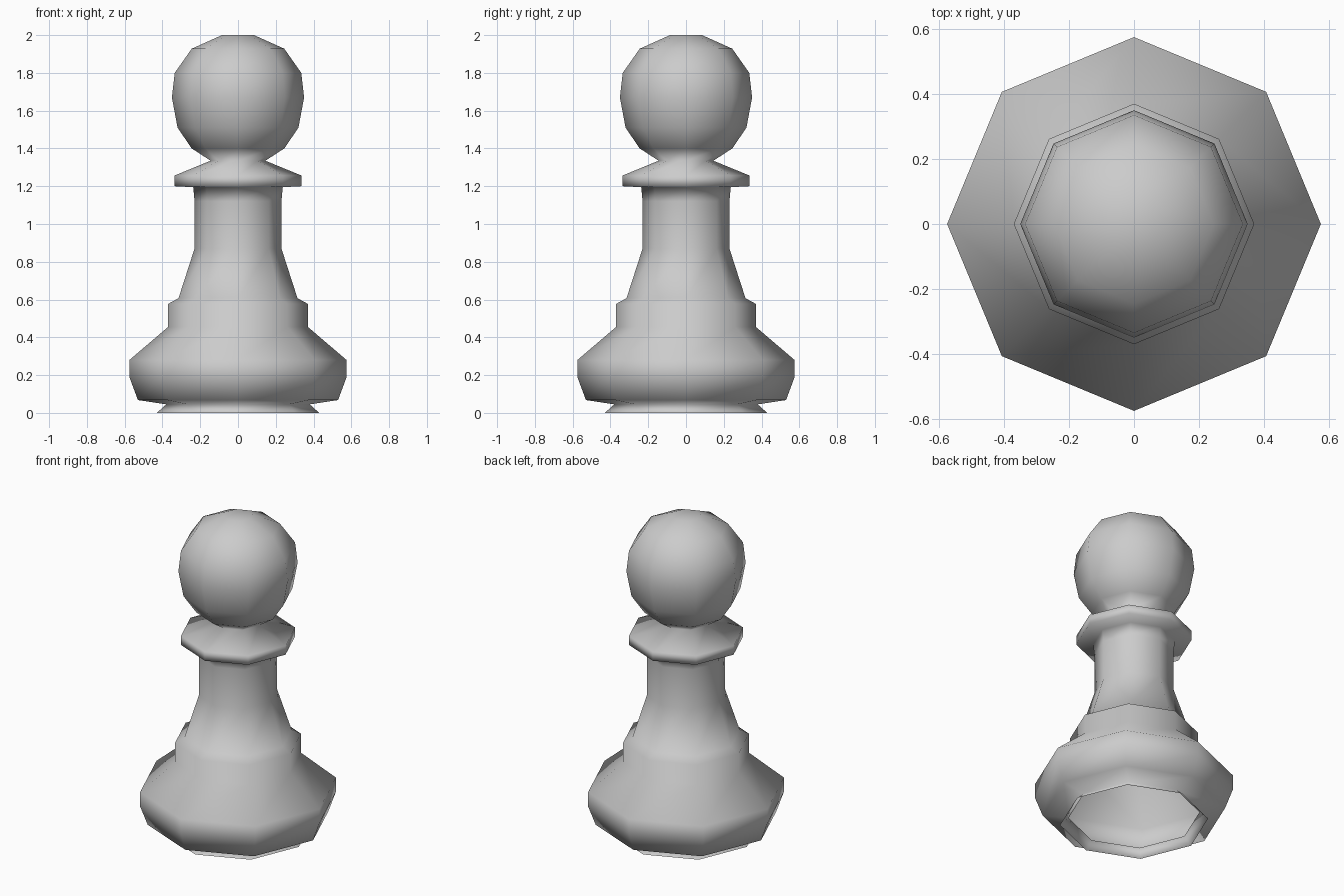
import bpy, bmesh
from math import cos, sin, pi

if "Cube" in bpy.data.objects:
    bpy.data.objects.remove(bpy.data.objects["Cube"])

SIDES = 8

# Turned profile (radius, height), open at the foot and closed at the top
foot = [(0.43, 0.0), (0.38, 0.045), (0.53, 0.068)]
base = [(0.575, 0.19), (0.575, 0.28), (0.37, 0.455), (0.37, 0.577)]
column = [(0.315, 0.607), (0.23, 0.87), (0.23, 1.12), (0.237, 1.195)]
collar = [(0.335, 1.2), (0.335, 1.257), (0.145, 1.335)]
head = [(0.245, 1.40), (0.32, 1.51), (0.35, 1.67), (0.335, 1.80),
        (0.245, 1.928), (0.085, 2.0)]


def lathe(name, profile):
    bm = bmesh.new()
    rings = [[bm.verts.new((r * cos(2 * pi * i / SIDES), r * sin(2 * pi * i / SIDES), z))
              for i in range(SIDES)] for r, z in profile]
    for low, high in zip(rings, rings[1:]):
        for i in range(SIDES):
            j = (i + 1) % SIDES
            bm.faces.new((low[i], low[j], high[j], high[i]))
    # Close the crown with a fan
    tip = bm.verts.new((0, 0, profile[-1][1]))
    for i in range(SIDES):
        bm.faces.new((rings[-1][i], rings[-1][(i + 1) % SIDES], tip))
    for f in bm.faces:
        f.smooth = True
    mesh = bpy.data.meshes.new(name)
    bm.to_mesh(mesh)
    bm.free()
    obj = bpy.data.objects.new(name, mesh)
    bpy.context.collection.objects.link(obj)
    return obj


# The whole chess pawn is one continuous turned surface
lathe("chess_pawn", foot + base + column + collar + head)
